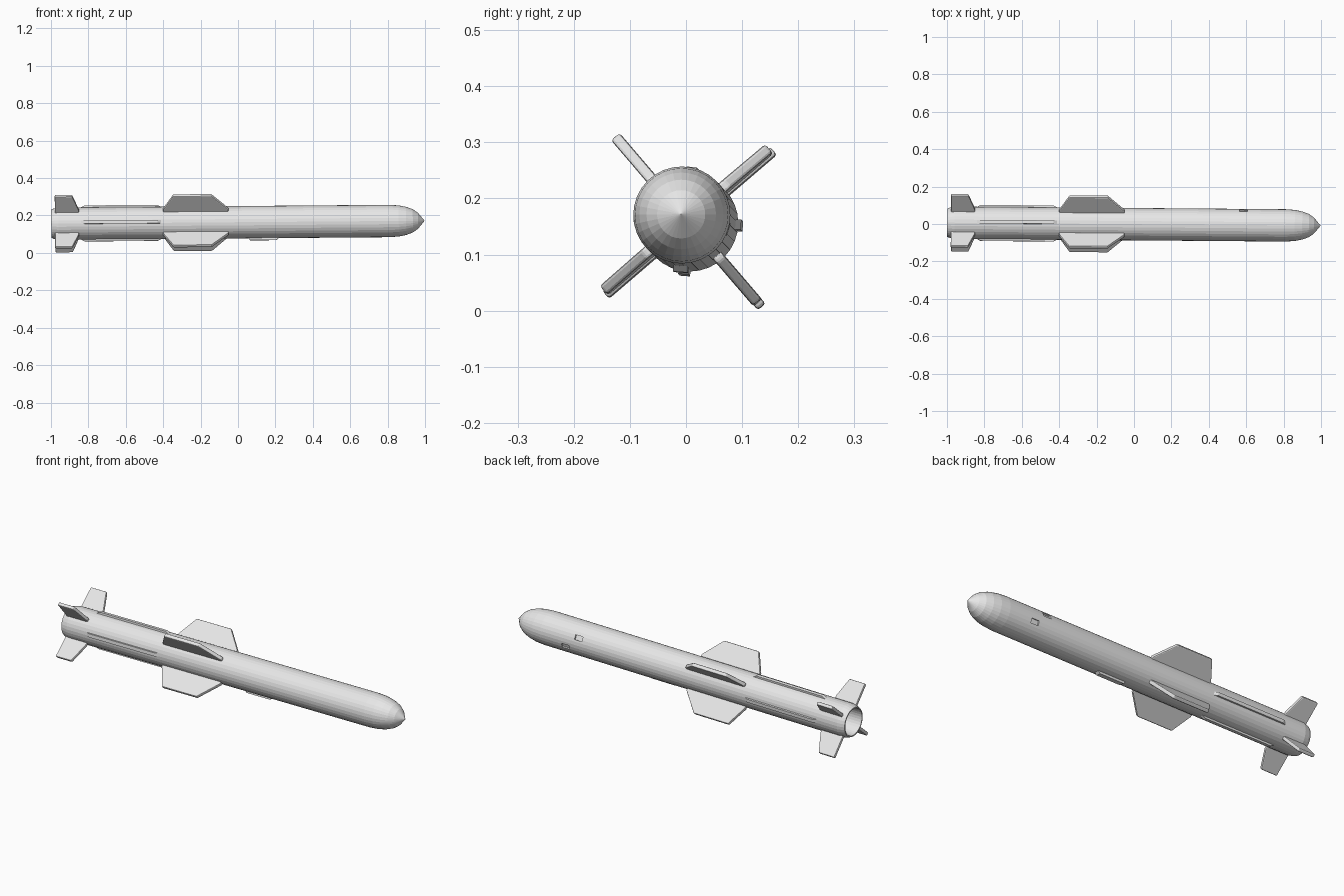
import bpy, bmesh, math
from mathutils import Matrix, Vector

cube = bpy.data.objects.get("Cube")
if cube:
    bpy.data.objects.remove(cube, do_unlink=True)

# Single pale grey finish
grey = bpy.data.materials.new("pale_grey")
grey.use_nodes = True
grey.diffuse_color = (0.8, 0.8, 0.8, 1)
grey.node_tree.nodes["Principled BSDF"].inputs["Base Color"].default_value = (0.8, 0.8, 0.8, 1)

# The whole body axis is pitched and yawed very slightly
TILT = 0.008
ROLL = math.radians(-4.4)
FRAME = (Matrix.Translation((0, -0.001, 0.164))
         @ Matrix.Rotation(-TILT, 4, 'Z') @ Matrix.Rotation(-TILT, 4, 'Y'))


def finish(bm, name):
    bmesh.ops.recalc_face_normals(bm, faces=bm.faces[:])
    mesh = bpy.data.meshes.new(name)
    bm.to_mesh(mesh)
    bm.free()
    mesh.materials.append(grey)
    obj = bpy.data.objects.new(name, mesh)
    obj.matrix_world = FRAME
    bpy.context.collection.objects.link(obj)
    return obj


def lathe(name, profile, sides=32):
    """Spin a list of (x, radius) points around the long axis."""
    bm = bmesh.new()
    verts = [bm.verts.new((x, r, 0)) for x, r in profile]
    edges = [bm.edges.new(pair) for pair in zip(verts, verts[1:])]
    bmesh.ops.spin(bm, geom=verts + edges, cent=(0, 0, 0), axis=(1, 0, 0),
                   angle=math.tau, steps=sides, use_duplicate=False)
    bmesh.ops.remove_doubles(bm, verts=bm.verts[:], dist=0.0001)
    return finish(bm, name)


def radial_plate(name, outline, thickness, angle, bevel=0):
    """Extrude an (x, radius) outline and turn it around the long axis."""
    bm = bmesh.new()
    base = bm.faces.new([bm.verts.new((x, r, -thickness / 2)) for x, r in outline])
    out = bmesh.ops.extrude_face_region(bm, geom=[base])
    top = [v for v in out["geom"] if isinstance(v, bmesh.types.BMVert)]
    bmesh.ops.translate(bm, verts=top, vec=Vector((0, 0, thickness)))
    bmesh.ops.rotate(bm, verts=bm.verts[:], cent=(0, 0, 0),
                     matrix=Matrix.Rotation(angle, 3, 'X'))
    obj = finish(bm, name)
    if bevel:
        mod = obj.modifiers.new("rounded_edges", 'BEVEL')
        mod.width = bevel
        mod.segments = 2
    return obj


# Body with rounded nose and hollow tail nozzle
body = lathe("body", [
    (-0.85, 0), (-0.85, 0.066), (-0.998, 0.07), (-0.998, 0.076), (-0.985, 0.081),
    (-0.96, 0.0865), (0.81, 0.0865), (0.86, 0.083), (0.9, 0.075), (0.935, 0.062),
    (0.962, 0.043), (0.998, 0)])

# Two small recessed ports on the back side of the forward body
for x, degrees in ((0.585, 26), (0.66, -17)):
    cutter = radial_plate("port_cutter", [
        (x - 0.022, 0.078), (x + 0.022, 0.078), (x + 0.022, 0.1), (x - 0.022, 0.1)],
        0.024, math.radians(degrees))
    cutter.hide_render = True
    mod = body.modifiers.new("port", 'BOOLEAN')
    mod.operation = 'DIFFERENCE'
    mod.object = cutter
    bpy.context.view_layer.objects.active = body
    bpy.ops.object.modifier_apply(modifier=mod.name)
    bpy.data.objects.remove(cutter, do_unlink=True)

# Four wings, tail fins and lengthwise strakes
WING = [(-0.4, 0.075), (-0.4, 0.096), (-0.345, 0.194), (-0.14, 0.194),
        (-0.05, 0.096), (-0.05, 0.075)]
FIN = [(-0.978, 0.072), (-0.978, 0.197), (-0.885, 0.197), (-0.85, 0.098), (-0.85, 0.072)]
STRAKE = [(-0.85, 0.08), (-0.82, 0.096), (-0.43, 0.096), (-0.4, 0.08)]
for i in range(4):
    turn = ROLL + i * math.pi / 2
    radial_plate(f"wing_{i + 1}", WING, 0.02, turn + math.pi / 4, 0.005)
    radial_plate(f"tail_fin_{i + 1}", FIN, 0.018, turn + math.pi / 4, 0.005)
    radial_plate(f"strake_{i + 1}", STRAKE, 0.018, turn)

# Mounting foot under the belly
radial_plate("belly_foot", [(0.05, 0.08), (0.065, 0.097), (0.205, 0.097), (0.225, 0.08)],
             0.026, ROLL - math.pi / 2)
